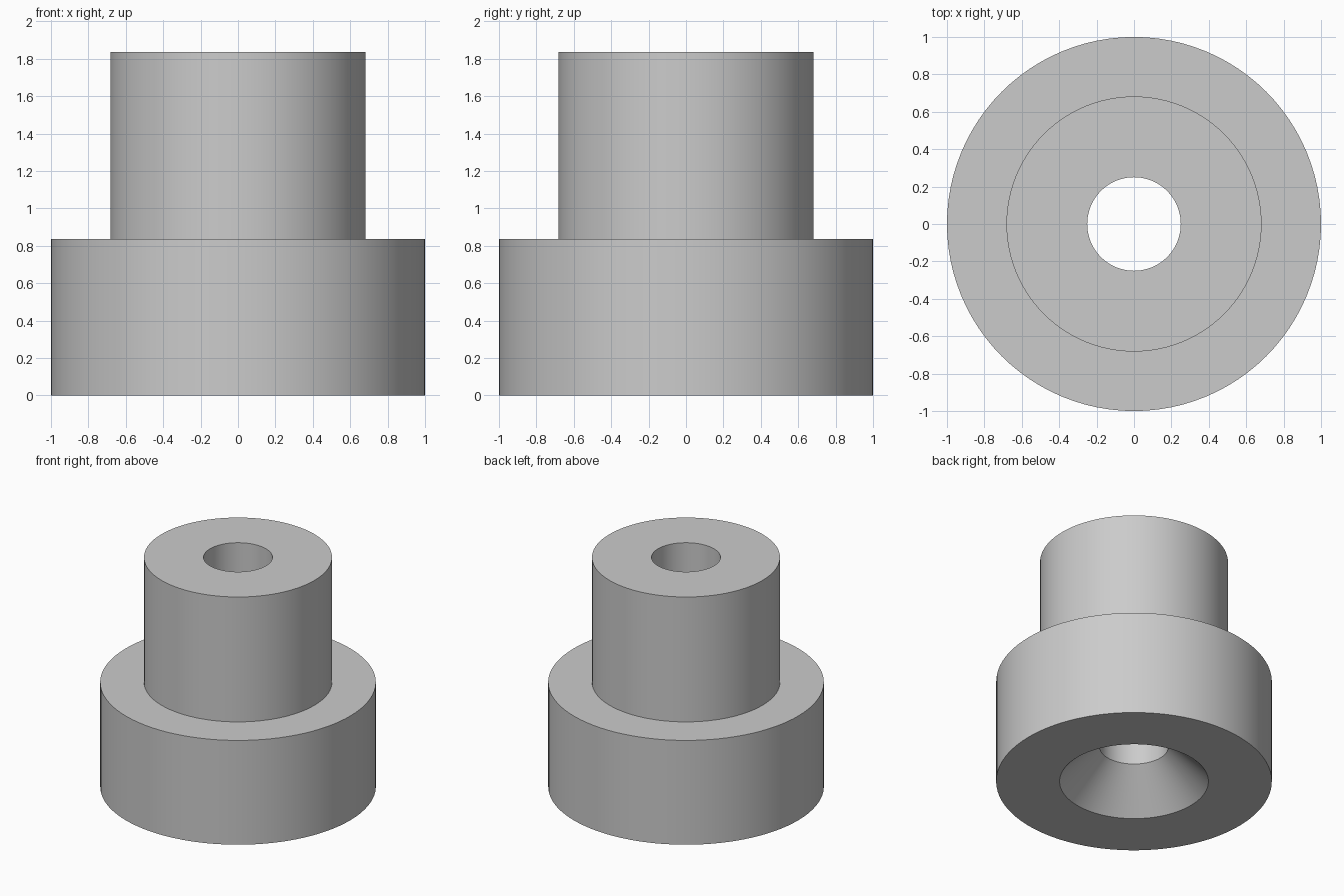
import bpy
import bmesh
import math

SEGMENTS = 96

if "Cube" in bpy.data.objects:
    bpy.data.objects.remove(bpy.data.objects["Cube"], do_unlink=True)

# Plain grey material
grey = bpy.data.materials.new("light_grey")
grey.use_nodes = True
colour = (0.6, 0.6, 0.6, 1.0)
grey.diffuse_color = colour
grey.node_tree.nodes["Principled BSDF"].inputs["Base Color"].default_value = colour


def lathe(name, profile, material):
    """Revolve a closed (radius, height) profile around the z axis."""
    bm = bmesh.new()
    verts = [bm.verts.new((r, 0, z)) for r, z in profile]
    edges = [bm.edges.new((v, verts[i - 1])) for i, v in enumerate(verts)]
    bmesh.ops.spin(bm, geom=verts + edges, cent=(0, 0, 0), axis=(0, 0, 1),
                   angle=math.tau, steps=SEGMENTS, use_merge=True)
    bmesh.ops.remove_doubles(bm, verts=bm.verts, dist=0.0001)
    bmesh.ops.recalc_face_normals(bm, faces=bm.faces)
    mesh = bpy.data.meshes.new(name)
    bm.to_mesh(mesh)
    bm.free()
    mesh.materials.append(material)
    obj = bpy.data.objects.new(name, mesh)
    bpy.context.collection.objects.link(obj)
    bpy.ops.object.select_all(action="DESELECT")
    obj.select_set(True)
    bpy.context.view_layer.objects.active = obj
    bpy.ops.object.shade_smooth_by_angle(angle=math.radians(30))
    return obj


# Stepped bushing: wide flange, narrower neck, through bore, countersunk base
flange_radius, flange_top = 1.0, 0.835
neck_radius, neck_top = 0.682, 1.835
bore_radius, sink_radius = 0.25, 0.54
sink_depth = sink_radius - bore_radius

lathe("stepped_bushing", [
    (sink_radius, 0),
    (flange_radius, 0),
    (flange_radius, flange_top),
    (neck_radius, flange_top),
    (neck_radius, neck_top),
    (bore_radius, neck_top),
    (bore_radius, sink_depth),
], grey)
